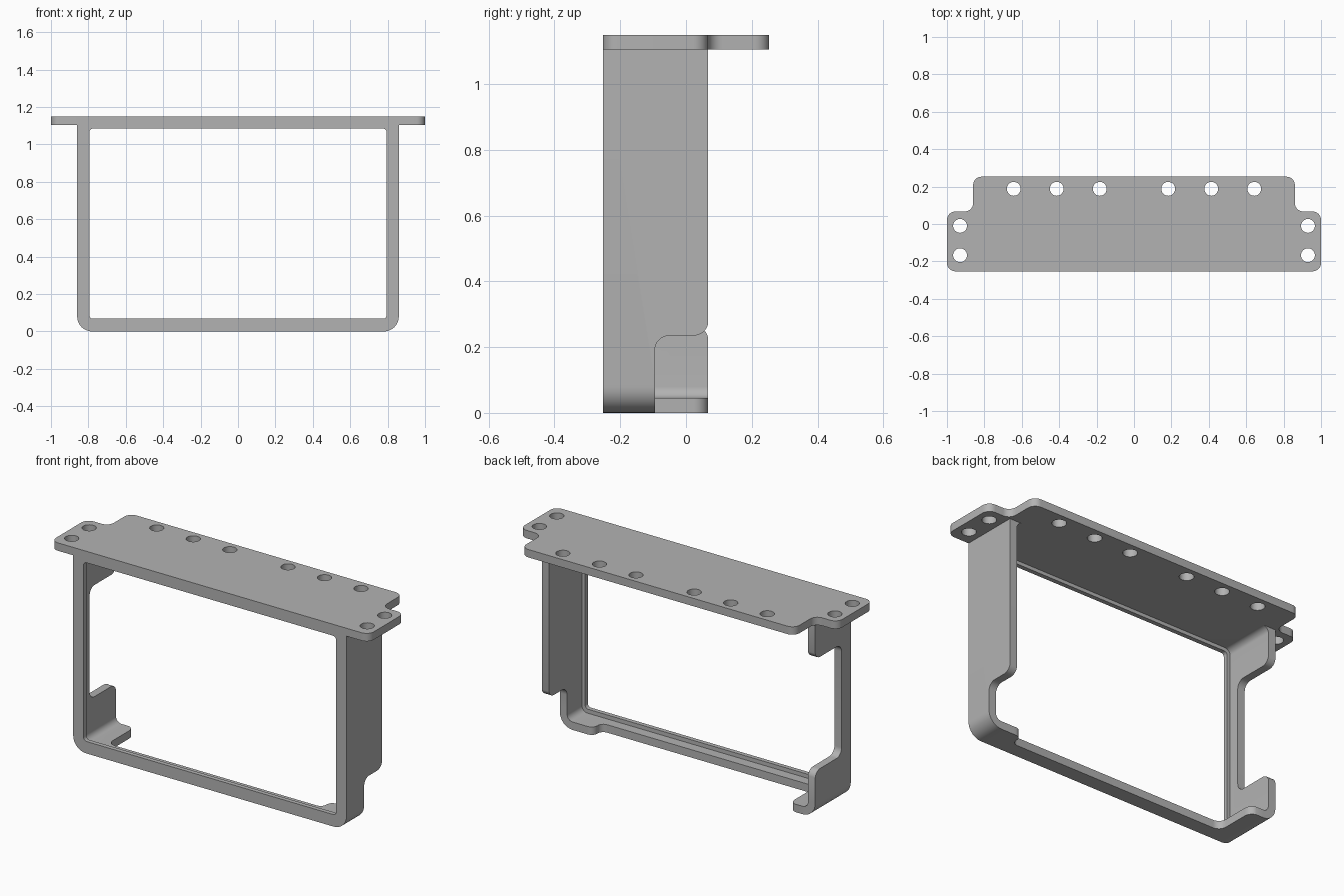
import bpy, bmesh, math
from mathutils import Vector

cube = bpy.data.objects.get("Cube")
if cube:
    bpy.data.objects.remove(cube, do_unlink=True)

mat = bpy.data.materials.new("plain grey")
mat.use_nodes = True
GREY = (0.45, 0.45, 0.45, 1)
mat.diffuse_color = GREY
mat.node_tree.nodes["Principled BSDF"].inputs["Base Color"].default_value = GREY

FRONT, WALL_BACK, BACK = -0.253, 0.067, 0.253
HALF, TOP, T, R = 0.86, 1.15, 0.045, 0.045
RIM = -0.17          # back edge of the narrow parts of the frame
EPS = 0.001


def rounded(corners, steps=8):
    """Outline from right-angled corners (a, b, radius)."""
    out, n = [], len(corners)
    for i, (a, b, r) in enumerate(corners):
        p = Vector((a, b))
        if not r:
            out.append(p)
            continue
        u = (Vector(corners[i - 1][:2]) - p).normalized()
        v = (Vector(corners[(i + 1) % n][:2]) - p).normalized()
        c = p + (u + v) * r
        for k in range(steps + 1):
            t = math.pi / 2 * k / steps
            out.append(c - v * r * math.cos(t) - u * r * math.sin(t))
    return out


def box(x, z0, z1, r_low, r_high):
    return rounded([(-x, z0, r_low), (x, z0, r_low), (x, z1, r_high), (-x, z1, r_high)])


def prism(name, outline, axis, lo, hi):
    """Extrude an outline along the given axis."""
    place = {"x": lambda p, h: (h, p.x, p.y),
             "y": lambda p, h: (p.x, h, p.y),
             "z": lambda p, h: (p.x, p.y, h)}[axis]
    bm = bmesh.new()
    a = [bm.verts.new(place(p, lo)) for p in outline]
    b = [bm.verts.new(place(p, hi)) for p in outline]
    bm.faces.new(a)
    bm.faces.new(b)
    for i in range(len(a)):
        j = (i + 1) % len(a)
        bm.faces.new((a[i], a[j], b[j], b[i]))
    bmesh.ops.recalc_face_normals(bm, faces=bm.faces)
    mesh = bpy.data.meshes.new(name)
    bm.to_mesh(mesh)
    bm.free()
    ob = bpy.data.objects.new(name, mesh)
    bpy.context.collection.objects.link(ob)
    mesh.materials.append(mat)
    return ob


def combine(target, tool, operation="DIFFERENCE"):
    mod = target.modifiers.new("bool", "BOOLEAN")
    mod.object, mod.operation, mod.solver = tool, operation, "EXACT"
    bpy.context.view_layer.objects.active = target
    bpy.ops.object.modifier_apply(modifier=mod.name)
    bpy.data.objects.remove(tool, do_unlink=True)


# Rectangular frame body, hollowed with a thin lip around the front opening
bracket = prism("mounting_bracket", box(HALF, 0, TOP, 0.08, 0), "y", FRONT, WALL_BACK)

# Top plate with stepped ears
half = [(1, FRONT, R), (1, WALL_BACK, R), (HALF, WALL_BACK, R), (HALF, BACK, R)]
plate = half + [(-x, y, r) for x, y, r in reversed(half)]
combine(bracket, prism("top_plate", rounded(plate), "z", TOP - T, TOP), "UNION")

combine(bracket, prism("hollow", box(HALF - T, T, TOP - T, 0.035, 0.035), "y", FRONT + 0.025, 0.5))
combine(bracket, prism("opening", box(0.795, 0.068, 1.085, 0.02, 0.02), "y", -0.5, 0))

# Notch low in the left wall
edge = WALL_BACK + EPS
low_notch = [(-0.095, -0.1, 0), (0.4, -0.1, 0), (0.4, 0.5, 0), (edge, 0.5, 0),
             (edge, 0.235, R), (-0.095, 0.235, R)]
combine(bracket, prism("low_notch", rounded(low_notch), "x", 0.7, 0.95))

# Tall notch in the right wall, leaving a tab above and below
tall_notch = [(RIM, 0.265, R), (edge, 0.265, R), (edge, 0.15, 0), (0.4, 0.15, 0),
              (0.4, 1, 0), (edge, 1, 0), (edge, 0.9, R), (RIM, 0.9, R)]
combine(bracket, prism("tall_notch", rounded(tall_notch), "x", -0.95, -0.7))

# Floor trimmed to a narrow rim with a corner tab at each end
floor_cut = [(-0.7, RIM, R), (0.65, RIM, 0.035), (0.65, -0.095, 0.035), (1, -0.095, 0),
             (1, 0.4, 0), (-0.78, 0.4, 0), (-0.78, edge, 0), (-0.7, edge, R)]
combine(bracket, prism("floor_cut", rounded(floor_cut), "z", -0.1, 0.12))

# Screw holes through the plate
spots = [(0.93, -0.01), (0.93, -0.167), (0.643, 0.188), (0.413, 0.188), (0.183, 0.188)]
for x, y in spots:
    for side in (-1, 1):
        ring = [Vector((x * side + 0.037 * math.cos(k * math.tau / 32),
                        y + 0.037 * math.sin(k * math.tau / 32))) for k in range(32)]
        combine(bracket, prism("hole", ring, "z", 1, 1.3))

bpy.ops.object.select_all(action="DESELECT")
bracket.select_set(True)
bpy.context.view_layer.objects.active = bracket
bpy.ops.object.shade_smooth_by_angle(angle=math.radians(30))
